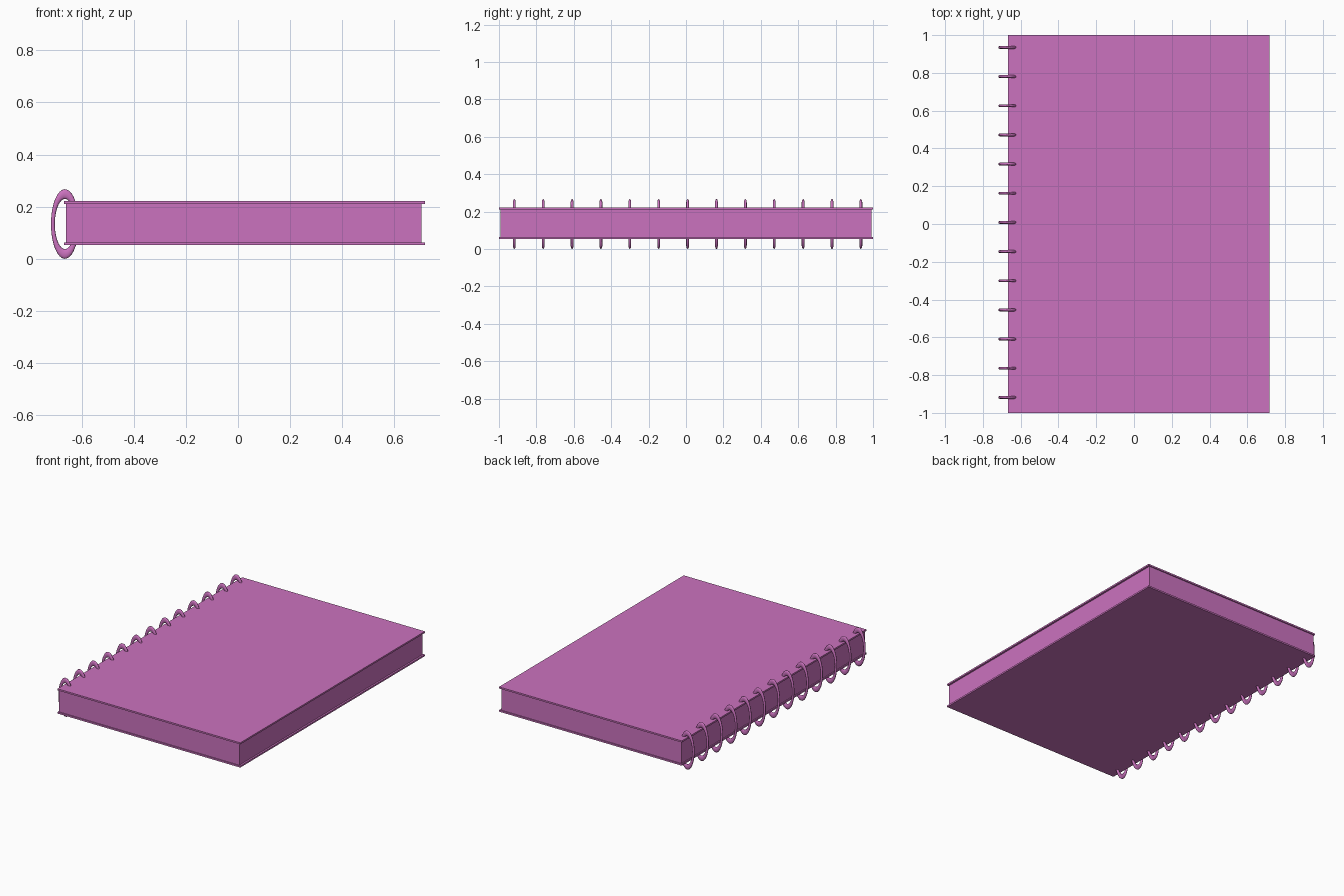
import bpy
import math

cube = bpy.data.objects.get("Cube")
if cube:
    bpy.data.objects.remove(cube, do_unlink=True)

# One flat orchid pink for the whole notebook
PINK = (0.6, 0.17, 0.52, 1.0)
pink = bpy.data.materials.new("orchid_pink")
pink.use_nodes = True
pink.diffuse_color = PINK
pink.node_tree.nodes["Principled BSDF"].inputs["Base Color"].default_value = PINK


def box(name, low, high):
    """Axis-aligned block between two corners."""
    centre = [(a + b) / 2 for a, b in zip(low, high)]
    bpy.ops.mesh.primitive_cube_add(size=1, location=centre)
    obj = bpy.context.object
    obj.name = name
    obj.scale = [b - a for a, b in zip(low, high)]
    bpy.ops.object.transform_apply(location=False, rotation=False, scale=True)
    obj.data.materials.append(pink)
    return obj


# Covers overhang the page block on every side
box("bottom_cover", (-0.668, -1, 0.052), (0.717, 1, 0.063))
box("top_cover", (-0.668, -1, 0.211), (0.717, 1, 0.222))
box("page_block", (-0.661, -0.993, 0.063), (0.705, 0.993, 0.211))

# Binding rings: tall oval hoops evenly spaced along the spine
RINGS, FIRST, LAST = 13, -0.918, 0.935
MAJOR, MINOR, HALF_HEIGHT = 0.046, 0.0075, 0.1335
bpy.ops.mesh.primitive_torus_add(
    major_radius=MAJOR, minor_radius=MINOR,
    major_segments=48, minor_segments=12,
    rotation=(math.pi / 2, 0, 0))
ring = bpy.context.object
ring.name = "binding_ring"
bpy.ops.object.transform_apply(location=False, rotation=True, scale=False)
ring.scale.z = HALF_HEIGHT / (MAJOR + MINOR)
bpy.ops.object.transform_apply(location=False, rotation=False, scale=True)
bpy.ops.object.shade_smooth()
ring.data.materials.append(pink)

for i in range(RINGS):
    hoop = ring if i == 0 else ring.copy()
    if i:
        bpy.context.collection.objects.link(hoop)
    hoop.name = f"binding_ring_{i + 1}"
    hoop.location = (-0.6645, FIRST + (LAST - FIRST) * i / (RINGS - 1), HALF_HEIGHT)
